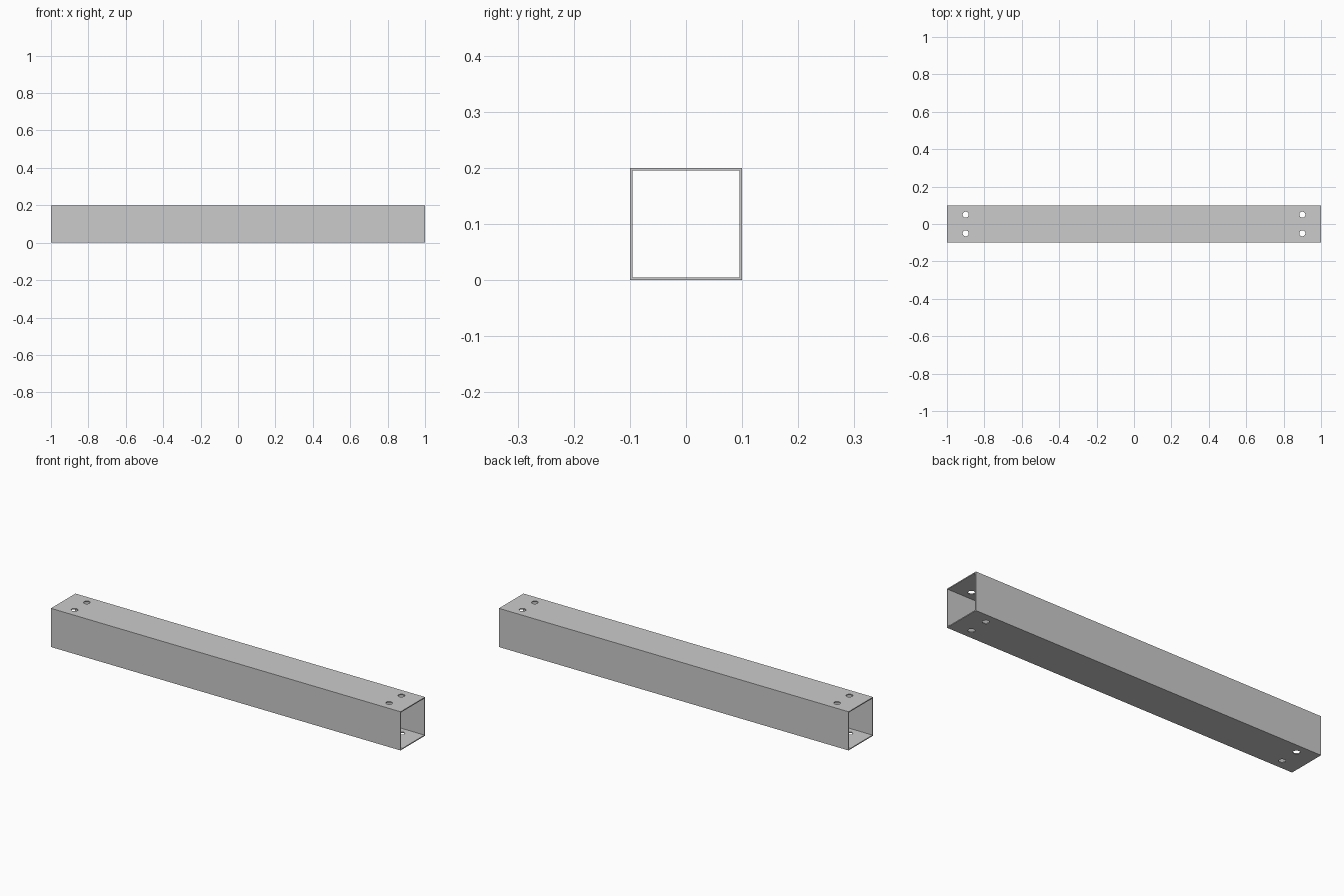
import bpy, bmesh
from mathutils import Matrix

if "Cube" in bpy.data.objects:
    bpy.data.objects.remove(bpy.data.objects["Cube"])

LENGTH, SIDE, WALL = 2.0, 0.2, 0.005
HOLE_X, HOLE_Y, HOLE_R = 0.9, 0.05, 0.016


def new_object(name, bm):
    bmesh.ops.recalc_face_normals(bm, faces=bm.faces)
    mesh = bpy.data.meshes.new(name)
    bm.to_mesh(mesh)
    bm.free()
    obj = bpy.data.objects.new(name, mesh)
    bpy.context.collection.objects.link(obj)
    return obj


# Square tube: ring profile extruded along x, open at both ends
bm = bmesh.new()


def square(half):
    return [bm.verts.new((-LENGTH / 2, sy * half, SIDE / 2 + sz * half))
            for sy, sz in ((-1, -1), (1, -1), (1, 1), (-1, 1))]


outer, inner = square(SIDE / 2), square(SIDE / 2 - WALL)
ring = [bm.faces.new((outer[i], outer[(i + 1) % 4], inner[(i + 1) % 4], inner[i]))
        for i in range(4)]
geom = bmesh.ops.extrude_face_region(bm, geom=ring, use_keep_orig=True)["geom"]
bmesh.ops.translate(bm, vec=(LENGTH, 0, 0),
                    verts=[g for g in geom if isinstance(g, bmesh.types.BMVert)])
tube = new_object("square_tube", bm)

# Bolt holes through the top and bottom walls at each end
bm = bmesh.new()
for x in (-HOLE_X, HOLE_X):
    for y in (-HOLE_Y, HOLE_Y):
        bmesh.ops.create_cone(bm, cap_ends=True, segments=32, radius1=HOLE_R,
                              radius2=HOLE_R, depth=SIDE * 2,
                              matrix=Matrix.Translation((x, y, SIDE / 2)))
cutter = new_object("bolt_hole_cutter", bm)
cutter.hide_render = True
cutter.display_type = 'WIRE'

cut = tube.modifiers.new("bolt_holes", 'BOOLEAN')
cut.operation = 'DIFFERENCE'
cut.solver = 'EXACT'
cut.object = cutter

# Apply the cut and remove the helper
bpy.context.view_layer.objects.active = tube
tube.select_set(True)
bpy.ops.object.modifier_apply(modifier=cut.name)
bpy.data.objects.remove(cutter)
bpy.ops.object.shade_smooth_by_angle()
